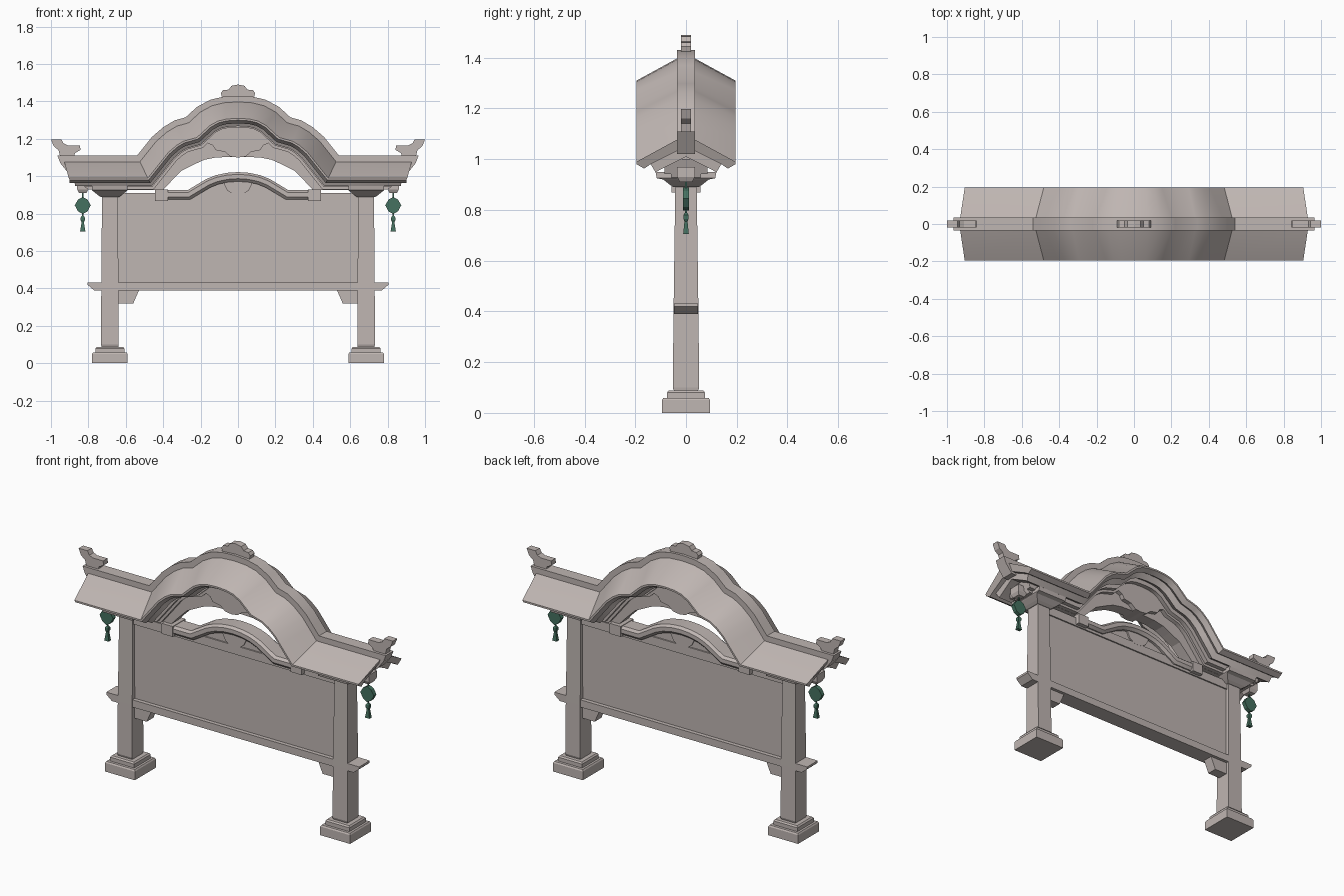
import bpy, bmesh, math
from mathutils import Vector

cube = bpy.data.objects.get("Cube")
if cube:
    bpy.data.objects.remove(cube, do_unlink=True)


def material(name, color):
    m = bpy.data.materials.new(name)
    m.use_nodes = True
    m.diffuse_color = (*color, 1)
    m.node_tree.nodes["Principled BSDF"].inputs["Base Color"].default_value = (*color, 1)
    return m


STONE = material("warm_grey", (0.52, 0.465, 0.445))
GREEN = material("jade_green", (0.06, 0.165, 0.115))


def finish(name, verts, faces, mat=STONE, smooth=False):
    bm = bmesh.new()
    vs = [bm.verts.new(v) for v in verts]
    for f in faces:
        bm.faces.new([vs[i] for i in f])
    bmesh.ops.recalc_face_normals(bm, faces=bm.faces)
    me = bpy.data.meshes.new(name)
    bm.to_mesh(me)
    bm.free()
    me.materials.append(mat)
    ob = bpy.data.objects.new(name, me)
    bpy.context.collection.objects.link(ob)
    if smooth:
        bpy.ops.object.select_all(action='DESELECT')
        ob.select_set(True)
        bpy.context.view_layer.objects.active = ob
        bpy.ops.object.shade_smooth_by_angle(angle=math.radians(28))
    return ob


def loft(name, rings, mat=STONE, smooth=False):
    """Join closed rings of equal size and cap both ends."""
    n = len(rings[0])
    verts = [v for r in rings for v in r]
    faces = [(k*n + i, k*n + (i+1) % n, (k+1)*n + (i+1) % n, (k+1)*n + i)
             for k in range(len(rings)-1) for i in range(n)]
    faces += [tuple(range(n)), tuple(range(len(verts)-n, len(verts)))]
    return finish(name, verts, faces, mat, smooth)


def plate(name, outline, half_y, mat=STONE):
    """Extrude an x-z outline symmetrically in y."""
    return loft(name, [[(x, y, z) for x, z in outline] for y in (-half_y, half_y)], mat)


def stack(name, cx, levels, mat=STONE):
    """Rectangular stack of (z, half_x, half_y) levels."""
    return loft(name, [[(cx+a*hx, b*hy, z) for a, b in ((-1, -1), (1, -1), (1, 1), (-1, 1))]
                       for z, hx, hy in levels], mat)


def mirrored(half):
    """Centre-to-end half outline made whole, left to right."""
    return [(-x, z) for x, z in reversed(half) if x > 0] + list(half)


def offset(path, d):
    """Mitred parallel offset of an x-z path."""
    p = [Vector(q) for q in path]
    out = []
    for i, q in enumerate(p):
        dirs = [(p[j+1]-p[j]).normalized() for j in (i-1, i) if 0 <= j < len(p)-1]
        ns = [Vector((-t.y, t.x)) for t in dirs]
        a, b = ns[0], ns[-1]
        out.append(q + (a+b) / (1+a.dot(b)) * d)
    return out


def sweep(name, path, section):
    """Sweep (y, offset, end_x) section points along a path."""
    cols = []
    for y, d, end in section:
        c = [(q.x, y, q.y) for q in offset(path, d)]
        c[0], c[-1] = (-end, y, c[0][2]), (end, y, c[-1][2])
        cols.append(c)
    return loft(name, list(zip(*cols)), STONE, True)


def sym(half):
    """Mirror a section across y = 0."""
    return list(half) + [(-y, d, e) for y, d, e in reversed(half) if y > 0]


# Undulating roof, its ridge and the stepped boards under it
ridge = mirrored([(0, 1.43), (.08, 1.425), (.15, 1.408), (.22, 1.37), (.28, 1.315),
                  (.34, 1.298), (.40, 1.262), (.46, 1.21), (.50, 1.16), (.54, 1.11), (.96, 1.11)])
sweep("roof", ridge, sym([(0, -.02, .93), (.03, -.03, .93), (.195, -.12, .905),
                          (.195, -.13, .90), (.165, -.147, .90), (.14, -.13, .90), (0, -.06, .91)]))
sweep("roof_ridge", ridge, sym([(.035, 0, .965), (.035, -.04, .95), (.035, -.09, .91)]))
sweep("outer_eave_board", ridge, sym([(0, -.05, .88), (.145, -.12, .88),
                                      (.12, -.162, .87), (.10, -.15, .87), (0, -.10, .88)]))
sweep("inner_eave_board", ridge, sym([(.085, -.11, .83), (.085, -.168, .82),
                                      (.06, -.168, .82), (.06, -.182, .80)]))

# Arched beam below the roof
under = offset(ridge, -.08)
under[0].x, under[-1].x = -.78, .78
arch = mirrored([(0, 1.105), (.12, 1.10), (.18, 1.088), (.23, 1.065), (.30, 1.03),
                 (.36, .97), (.40, .927), (.78, .927)])
plate("arched_beam", [tuple(q) for q in under] + arch[::-1], .035)

# Ornaments: carved pendant in the gable and crest on the ridge
pendant = mirrored([(0, 1.10), (.04, 1.105), (.07, 1.13), (.12, 1.14), (.135, 1.165),
                    (.17, 1.18), (.15, 1.21), (.08, 1.25)])
plate("gable_pendant", pendant, .06)
crest = mirrored([(0, 1.49), (.035, 1.483), (.05, 1.463), (.08, 1.46), (.092, 1.445), (.085, 1.42)])
plate("ridge_crest", crest, .02)

# Panel with its arched top and rails
cap = mirrored([(0, 1.022), (.06, 1.018), (.12, 1.005), (.17, .985), (.22, .955),
                (.27, .925), (.44, .925)])
fill = offset(cap, -.02)
plate("panel", [(-.66, .40), (-.66, .88), (-.44, .88)] + [tuple(q) for q in fill]
      + [(.44, .88), (.66, .88), (.66, .40)], .025)
sweep("panel_arch", cap, sym([(.04, 0, .44), (.055, -.012, .44), (.055, -.035, .44), (.04, -.05, .44)]))
stack("top_rail", 0, [(.86, .65, .033), (.91, .65, .033)])
plate("bottom_rail", [(-.77, .39), (.77, .39), (.805, .42), (.805, .432), (-.805, .432), (-.805, .42)], .048)
plate("arch_boss", mirrored([(0, .90), (.03, .906), (.058, .925), (.075, .96), (.07, .98)]), .034)

# Parts repeated on each side
for s, side in ((1, "left"), (-1, "right")):
    px = s * .685
    stack(side + "_base", px, [(0, .095, .095), (.05, .095, .095), (.058, .09, .09)])
    stack(side + "_plinth", px, [(.05, .077, .075), (.08, .077, .075), (.088, .07, .068)])
    stack(side + "_post", px, [(.08, .044, .045), (.10, .047, .052), (.40, .046, .049), (.91, .042, .042)])
    stack(side + "_capital", px, [(.89, .05, .05), (.90, .065, .065), (.92, .09, .09),
                                  (.925, .095, .115), (.95, .095, .12)])
    stack(side + "_arch_end", s * .41, [(.868, .035, .058), (.928, .035, .058)])
    plate(side + "_bracket", [(s*x, z) for x, z in ((.64, .40), (.525, .40), (.56, .32), (.64, .32))], .03)
    finial = [(1.0, 1.197), (.945, 1.197), (.932, 1.175), (.91, 1.165), (.845, 1.165),
              (.842, 1.14), (.87, 1.125), (.88, 1.10), (.95, 1.10), (.96, 1.14), (.985, 1.16)]
    plate(side + "_finial", [(s*x, z) for x, z in finial], .02)
    # Hanging charm with its tassel
    cx = s * .83
    stack(side + "_hanger", cx, [(.91, .02, .025), (.93, .03, .035), (.97, .03, .035)])
    stack(side + "_cord", cx, [(.72, .003, .003), (.915, .003, .003)], GREEN)
    charm = [(0, .888), (.025, .875), (.043, .845), (.025, .812), (0, .798)]
    plate(side + "_charm", [(cx+x, z) for x, z in charm]
          + [(cx-x, z) for x, z in charm[-2:0:-1]], .012, GREEN)
    stack(side + "_tassel", cx, [(.705, .014, .011), (.755, .006, .006), (.765, .011, .01),
                                 (.78, .011, .01), (.79, .004, .004)], GREEN)
